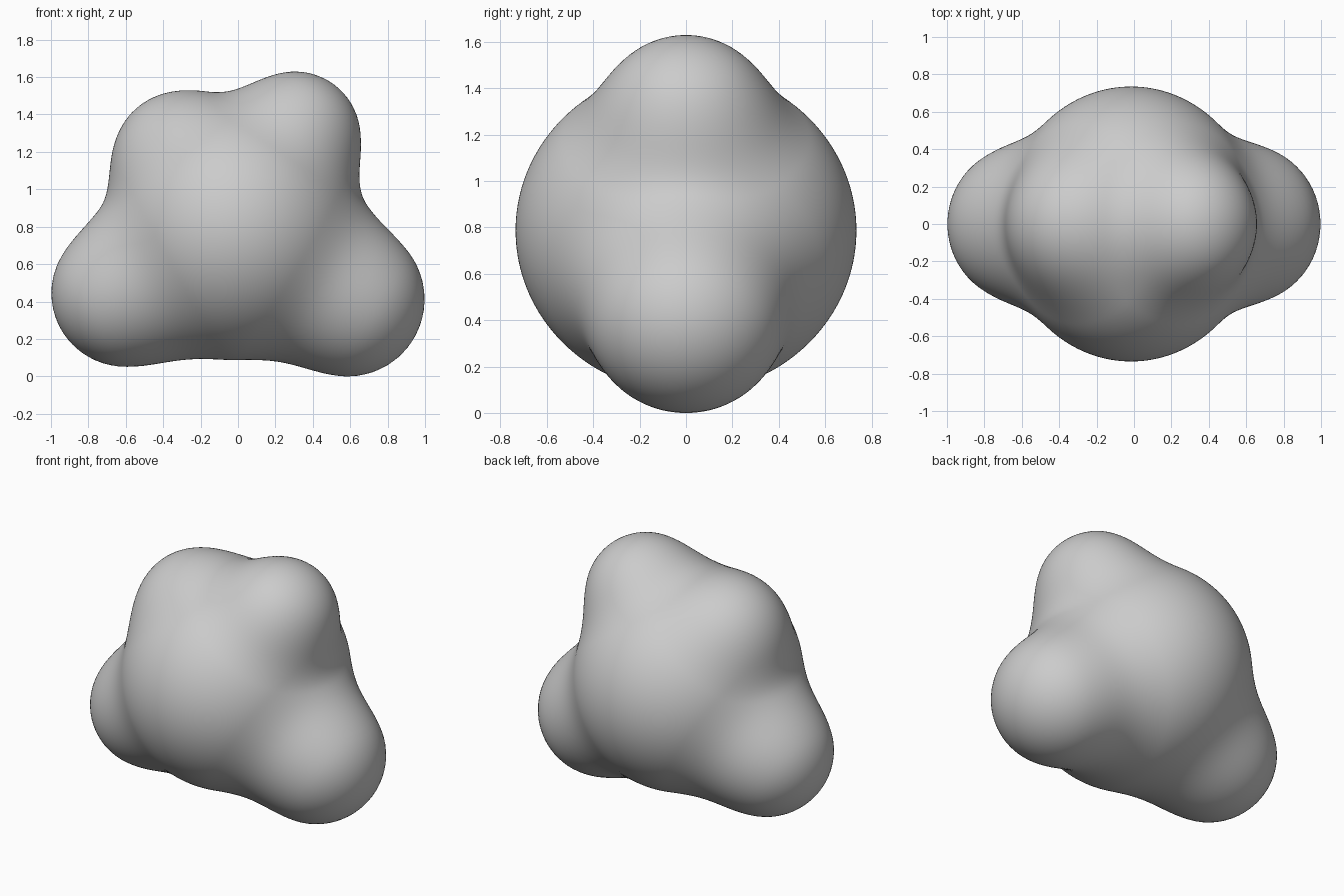
import bpy, bmesh
from mathutils import Vector

if "Cube" in bpy.data.objects:
    bpy.data.objects.remove(bpy.data.objects["Cube"])

# Soft blob: central body with four rounded lobes (centre, radii, blend width)
BODY = (Vector((-0.015, 0, 0.787)), Vector((0.68, 0.735, 0.70)))
LOBES = [
    (Vector((-0.60, 0, 0.445)), Vector((0.397, 0.415, 0.393)), 0.26),   # lower left
    (Vector((0.585, 0, 0.413)), Vector((0.413, 0.425, 0.413)), 0.26),   # lower right
    (Vector((-0.317, 0, 1.177)), Vector((0.34, 0.355, 0.34)), 0.18),    # upper left
    (Vector((0.305, 0, 1.28)), Vector((0.35, 0.37, 0.35)), 0.18),       # upper right
]


def ellipsoid(p, centre, radii):
    """Approximate distance from p to an ellipsoid."""
    q = p - centre
    a = Vector((q.x / radii.x, q.y / radii.y, q.z / radii.z))
    b = Vector((a.x / radii.x, a.y / radii.y, a.z / radii.z))
    k0, k1 = a.length, b.length
    return k0 * (k0 - 1) / k1 if k1 > 1e-6 else -min(radii)


def field(p):
    """Smooth union of body and lobes."""
    d = ellipsoid(p, *BODY)
    for centre, radii, k in LOBES:
        e = ellipsoid(p, centre, radii)
        h = max(k - abs(d - e), 0)
        d = min(d, e) - h * h / (4 * k)
    return d


# Push every vertex of a sphere out to the blended surface
origin = Vector((0, 0, 0.8))
bm = bmesh.new()
bmesh.ops.create_icosphere(bm, subdivisions=6, radius=1)
for v in bm.verts:
    direction = v.co.normalized()
    lo, hi = 0.3, 1.6
    for _ in range(18):
        mid = (lo + hi) / 2
        if field(origin + direction * mid) < 0:
            lo = mid
        else:
            hi = mid
    v.co = origin + direction * lo

# Settle on the ground and centre in x
xs = [v.co.x for v in bm.verts]
shift = Vector((-(min(xs) + max(xs)) / 2, 0, -min(v.co.z for v in bm.verts)))
bmesh.ops.translate(bm, verts=bm.verts, vec=shift)
for f in bm.faces:
    f.smooth = True

mesh = bpy.data.meshes.new("lobed_blob")
bm.to_mesh(mesh)
bm.free()
bpy.context.collection.objects.link(bpy.data.objects.new("lobed_blob", mesh))
